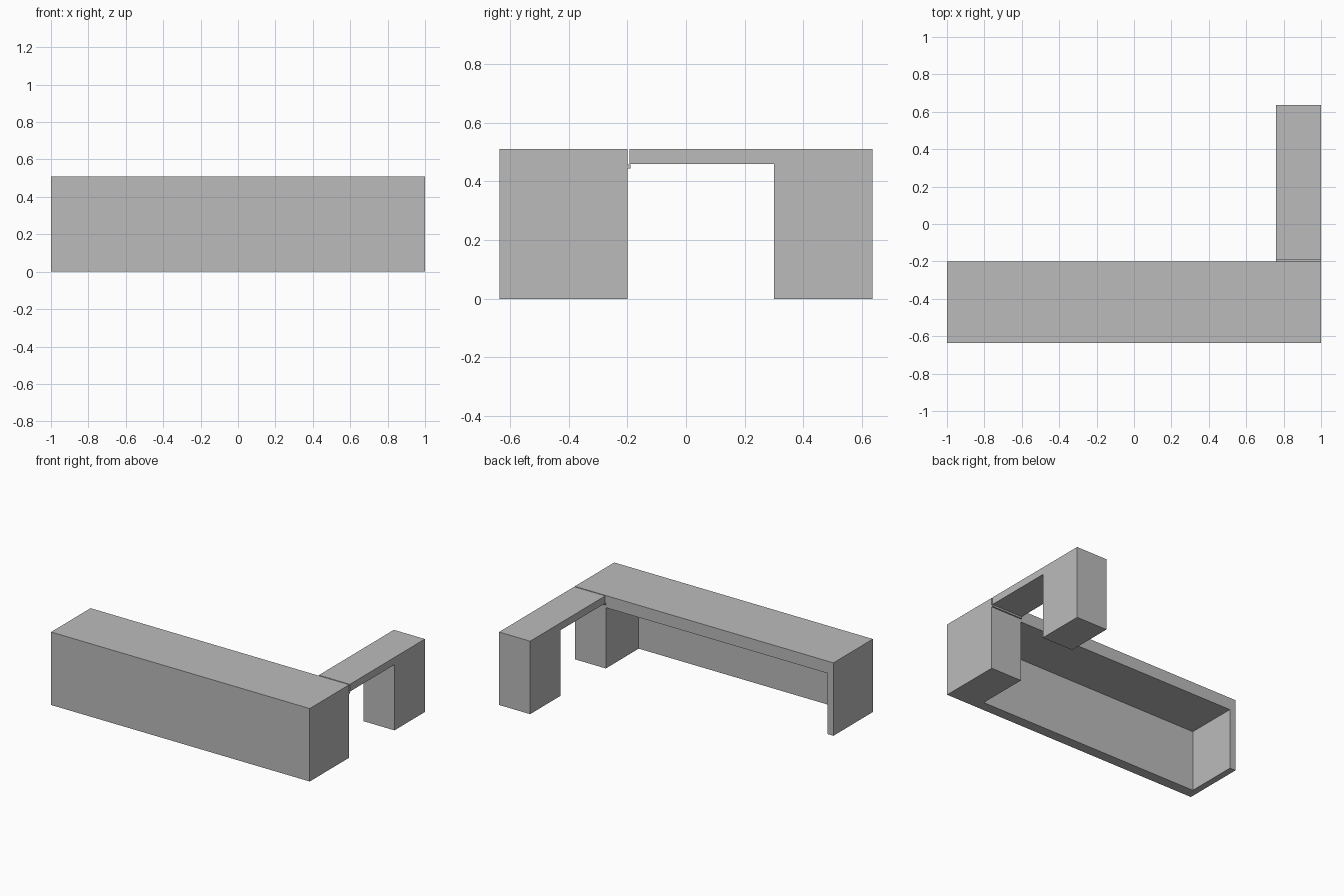
import bpy
from mathutils import Vector

default = bpy.data.objects.get("Cube")
if default:
    bpy.data.objects.remove(default, do_unlink=True)

# One plain grey finish for everything
grey = bpy.data.materials.new("grey_finish")
grey.use_nodes = True
colour = (0.5, 0.5, 0.5, 1)
grey.diffuse_color = colour
grey.node_tree.nodes["Principled BSDF"].inputs["Base Color"].default_value = colour


def box(name, low, high):
    """Flat-sided box between two opposite corners."""
    low, high = Vector(low), Vector(high)
    bpy.ops.mesh.primitive_cube_add(size=1, location=(low + high) / 2)
    ob = bpy.context.object
    ob.name = name
    ob.scale = high - low
    bpy.ops.object.transform_apply(location=False, rotation=False, scale=True)
    ob.data.materials.append(grey)
    return ob


HEIGHT = 0.51
FRONT, BACK = -0.636, 0.636
DESK_BACK = -0.2
WING = 0.76           # inner side of pedestal, bridge and end leg
LEG_FRONT = 0.3

# Main desk, hollowed to leave top, front panel, end panel and pedestal
desk = box("main_desk", (-1, FRONT, 0), (1, DESK_BACK, HEIGHT))
cutter = box("knee_space_cutter", (-0.955, FRONT + 0.073, -0.1),
             (WING, DESK_BACK + 0.1, 0.425))
cutter.hide_render = True
cut = desk.modifiers.new("knee_space", "BOOLEAN")
cut.operation = "DIFFERENCE"
cut.solver = "EXACT"
cut.object = cutter
bpy.context.view_layer.objects.active = desk
bpy.ops.object.modifier_apply(modifier=cut.name)
bpy.data.objects.remove(cutter, do_unlink=True)

# Return wing: support ledge, bridge top and end leg
box("bridge_ledge", (WING, DESK_BACK, 0.445), (1, DESK_BACK + 0.01, 0.457))
box("bridge_top", (WING, DESK_BACK + 0.007, 0.459), (1, LEG_FRONT, HEIGHT))
box("end_leg", (WING, LEG_FRONT, 0), (1, BACK, HEIGHT))
